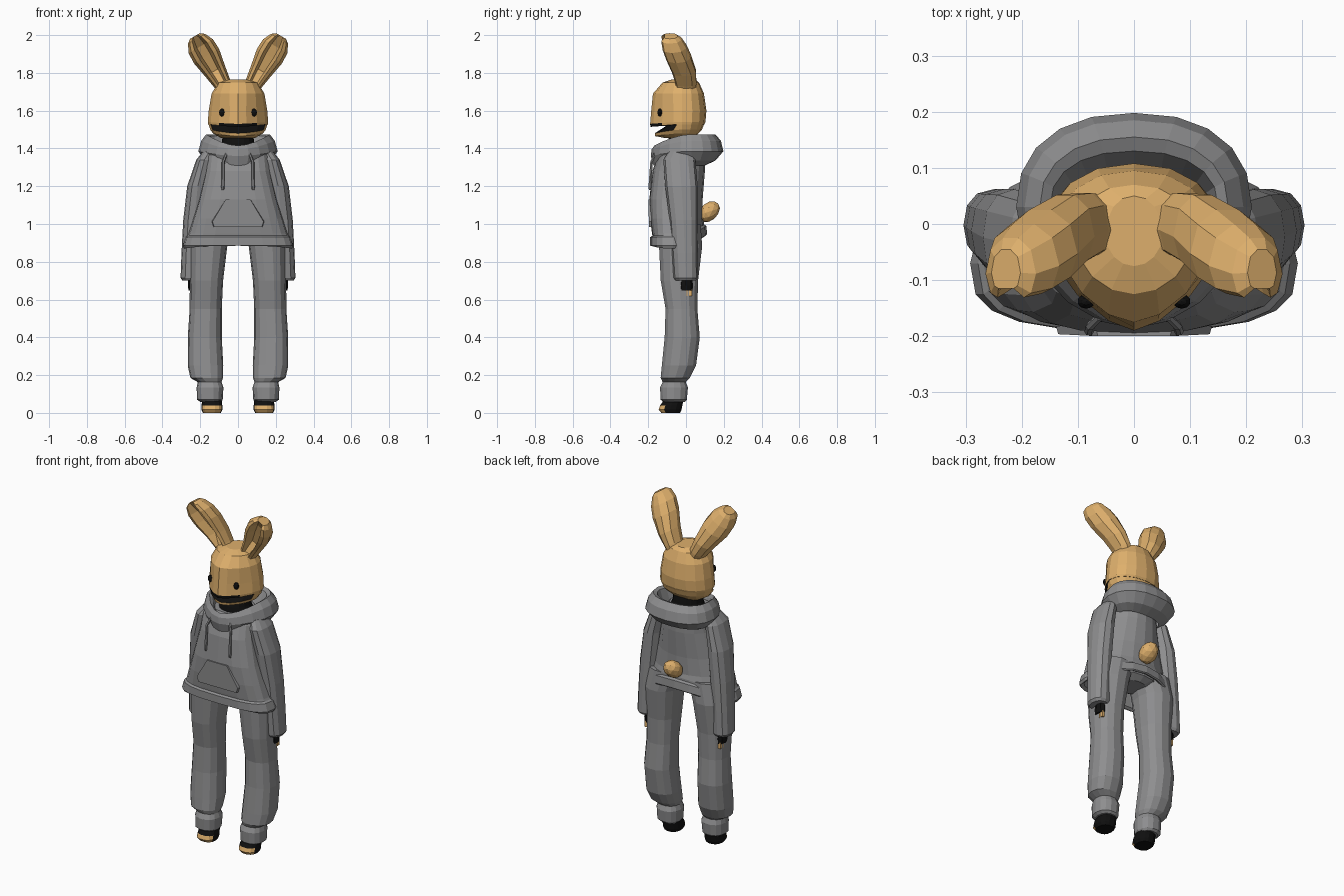
import bpy, bmesh, math
from mathutils import Vector


def material(name, rgb):
    m = bpy.data.materials.new(name)
    m.diffuse_color = (*rgb, 1)
    return m


GREY = material("grey_fabric", (0.27, 0.27, 0.275))
TAN = material("tan_fur", (0.73, 0.43, 0.15))
BLACK = material("black", (0.005, 0.005, 0.005))


def finish(name, bm, mats, mirror=False, rule=None):
    bmesh.ops.recalc_face_normals(bm, faces=bm.faces)
    if rule:
        for f in bm.faces:
            f.material_index = rule(f.calc_center_median())
    me = bpy.data.meshes.new(name)
    bm.to_mesh(me)
    bm.free()
    ob = bpy.data.objects.new(name, me)
    bpy.context.collection.objects.link(ob)
    for m in mats:
        me.materials.append(m)
    if mirror:
        ob.modifiers.new("mirror", 'MIRROR').use_clip = False
    return ob


def ring(z, w, yf, yb, x0=0.0, yc=None, pf=2.0, pb=2.0, n=16, zf=0.0, zb=0.0):
    """Horizontal section with separate front and back roundness."""
    if yc is None:
        yc = (yf + yb) / 2
    pts = []
    for i in range(n):
        a = 2 * math.pi * i / n
        c, s = math.cos(a), math.sin(a)
        p = pb if s > 0 else pf
        x = math.copysign(abs(c) ** (2 / p), c) * w
        t = abs(s) ** (2 / p)
        y = yc + (t * (yb - yc) if s > 0 else -t * (yc - yf))
        pts.append((x0 + x, y, z + (zb if s > 0 else zf) * s * s))
    return pts


def loft(name, rings, mats, caps=(True, True), **kw):
    bm = bmesh.new()
    vs = [[bm.verts.new(p) for p in r] for r in rings]
    n = len(rings[0])
    for a, b in zip(vs, vs[1:]):
        for i in range(n):
            j = (i + 1) % n
            bm.faces.new((a[i], a[j], b[j], b[i]))
    if caps[0]:
        bm.faces.new(vs[0])
    if caps[1]:
        bm.faces.new(vs[-1])
    return finish(name, bm, mats, **kw)


# Upper head with pointed snout
loft("head", [ring(z, w, f, b, yc=-0.02, pf=p, pb=2.2, zf=zf) for z, w, f, b, p, zf in (
    (1.765, .05, -.075, .05, 2, 0), (1.748, .105, -.125, .07, 2, 0),
    (1.69, .14, -.175, .095, 1.7, 0), (1.60, .155, -.184, .108, 1.5, 0),
    (1.54, .16, -.19, .103, 1.5, -.01), (1.528, .158, -.188, .097, 1.5, -.014))],
    [TAN, BLACK], rule=lambda c: int(c.z < 1.526))

# Lower jaw with dark open mouth on its upper slope
loft("jaw", [ring(z, w, f, b, yc=-0.02, pf=p, pb=2.2, zf=zf) for z, w, f, b, p, zf in (
    (1.533, .158, -.085, .097, 2, 0), (1.50, .147, -.165, .085, 1.7, -.02),
    (1.48, .133, -.163, .065, 1.7, -.015), (1.455, .09, -.11, .04, 2, 0))],
    [TAN, BLACK], rule=lambda c: int(c.y < -.06 and c.z > 1.495 and abs(c.x) < .125))

loft("neck", [ring(1.36, .11, -.11, .08), ring(1.43, .085, -.10, .06),
              ring(1.49, .08, -.08, .05)], [BLACK])

# Eyes
bm = bmesh.new()
bmesh.ops.create_uvsphere(bm, u_segments=10, v_segments=6, radius=1)
for v in bm.verts:
    v.co = Vector((.085 + v.co.x * .016, -.138 + v.co.y * .013, 1.59 + v.co.z * .021))
finish("eyes", bm, [BLACK], mirror=True)

# Ears: section swept along a leaning axis, with a hollow in front
BACK = [(1, -.2), (.8, .6), (.3, 1), (-.3, 1), (-.8, .6), (-1, -.2), (-.8, -.85)]
ears = []
for s, hw, yc, hd, g in ((1.50, .042, .0, .05, 0), (1.56, .048, .0, .055, .3),
                         (1.63, .06, -.01, .062, 1), (1.72, .077, -.04, .065, 1),
                         (1.78, .074, -.062, .062, 1), (1.825, .052, -.078, .053, .6),
                         (1.842, .03, -.08, .035, 0)):
    sec = BACK + [(-.52, -1), (-.3, -1 + .9 * g), (.3, -1 + .9 * g), (.52, -1), (.8, -.85)]
    ears.append([(.5 * s + .866 * (u * hw - .80), yc + v * hd,
                  .866 * s - .5 * (u * hw - .80)) for u, v in sec])
loft("ears", ears, [TAN], mirror=True)

# Hood rolled around the neck
loft("hood", [ring(z, w, f, b, yc=.03, pf=p, pb=2.3, n=20, zf=zf) for z, w, f, b, p, zf in (
    (1.31, .13, -.14, .10, 2, 0), (1.335, .175, -.172, .155, 1.8, -.025),
    (1.385, .21, -.186, .198, 1.8, -.025), (1.44, .195, -.182, .185, 1.8, -.045),
    (1.475, .168, -.168, .155, 1.8, -.06), (1.465, .15, -.15, .13, 1.8, -.07),
    (1.37, .12, -.12, .075, 2, -.03))], [GREY], caps=(False, True))

# Flared hooded top, with a hem band and turned-in lower edge
loft("hoodie_body", [ring(z, w, f, b, yc=-.07, pf=p, pb=2, n=20, zf=zf, zb=zb)
                     for z, w, f, b, p, zf, zb in (
    (1.40, .12, -.12, .09, 2.2, 0, 0), (1.36, .165, -.15, .10, 2.4, 0, 0),
    (1.28, .172, -.178, .10, 2.6, 0, 0), (1.13, .207, -.194, .088, 3, 0, 0),
    (1.03, .238, -.19, .088, 3, 0, 0), (.95, .262, -.18, .095, 3, 0, .06),
    (.938, .268, -.178, .095, 3, 0, .06), (.93, .278, -.19, .108, 3, 0, .06),
    (.885, .292, -.19, .112, 3, 0, .06), (.87, .285, -.183, .106, 3, .015, .07),
    (.885, .265, -.17, .095, 3, .01, .06), (.99, .225, -.165, .075, 3, 0, .02))],
    [GREY])

# Sleeves
loft("sleeves", [ring(z, w, f, b, x0=x, n=12, pf=2.3, pb=2.3) for z, x, w, f, b in (
    (1.385, .15, .035, -.09, .03), (1.34, .178, .043, -.12, .05), (1.2, .213, .056, -.11, .062),
    (1.02, .232, .058, -.087, .062), (.85, .244, .055, -.075, .062),
    (.715, .250, .054, -.066, .062), (.70, .248, .046, -.055, .052))],
    [GREY], mirror=True)

# Hands with separate fingers
loft("hands", [ring(z, w, f, b, x0=.238, n=8) for z, w, f, b in (
    (.72, .024, -.03, .032), (.675, .028, -.036, .037), (.648, .024, -.034, .035))],
    [BLACK], mirror=True)
bm = bmesh.new()
for y in (-.024, 0, .024):
    r = bmesh.ops.create_cube(bm, size=1)
    for v in r["verts"]:
        v.co = Vector((.236 + v.co.x * .028, y + v.co.y * .017, .637 + v.co.z * .036))
finish("fingers", bm, [TAN], mirror=True)

# Hips and baggy trouser legs gathered at the ankle
loft("hips", [ring(z, w, f, b) for z, w, f, b in (
    (1.08, .16, -.13, .07), (.98, .19, -.14, .085), (.94, .17, -.13, .085),
    (.915, .09, -.09, .05))], [GREY])
loft("trouser_legs", [ring(z, w, f, b, x0=x, n=14, pf=2.3, pb=2.3) for z, x, w, f, b in (
    (1.0, .125, .11, -.13, .08), (.88, .156, .099, -.145, .088), (.7, .167, .088, -.136, .066),
    (.55, .171, .085, -.11, .062), (.4, .176, .09, -.115, .075), (.25, .172, .094, -.13, .055),
    (.185, .166, .086, -.136, .022), (.163, .15, .063, -.125, .0), (.135, .148, .071, -.139, .012),
    (.07, .149, .068, -.136, .006), (.058, .145, .055, -.12, -.005))], [GREY], mirror=True)

# Feet: black with tan toes
loft("feet", [ring(z, w, f, b, x0=.138, n=14, pf=2.5, pb=2.3) for z, w, f, b in (
    (.08, .05, -.11, -.01), (.04, .055, -.138, -.018), (.018, .056, -.146, -.022),
    (.0, .047, -.132, -.03))], [BLACK, TAN],
    rule=lambda c: int(c.z < .034 and c.y < -.115), mirror=True)

# Round tail
bm = bmesh.new()
bmesh.ops.create_icosphere(bm, subdivisions=2, radius=.053)
for v in bm.verts:
    v.co = Vector((v.co.x, v.co.y * 1.1 + .122, v.co.z + 1.065 + v.co.y * .35))
finish("tail", bm, [TAN])

# Front pocket plate
bm = bmesh.new()
half = [(.065, 1.13), (.135, 1.013), (.125, .983)]
outline = half + [(-x, z) for x, z in reversed(half)]
front = [bm.verts.new((x, -.196 - (z - 1.0) * .03, z)) for x, z in outline]
rear = [bm.verts.new((x * 1.03, -.182, z)) for x, z in outline]
bm.faces.new(front)
for i in range(6):
    j = (i + 1) % 6
    bm.faces.new((front[i], front[j], rear[j], rear[i]))
finish("pocket", bm, [GREY], rule=None)

# Drawstrings hanging from the collar
loft("drawstrings", [ring(z, r, y - r, y + r, x0=x, n=6) for z, x, y, r in (
    (1.375, .06, -.165, .007), (1.33, .078, -.182, .008), (1.25, .079, -.188, .008),
    (1.195, .08, -.191, .009), (1.18, .08, -.191, .006))], [GREY], mirror=True)
